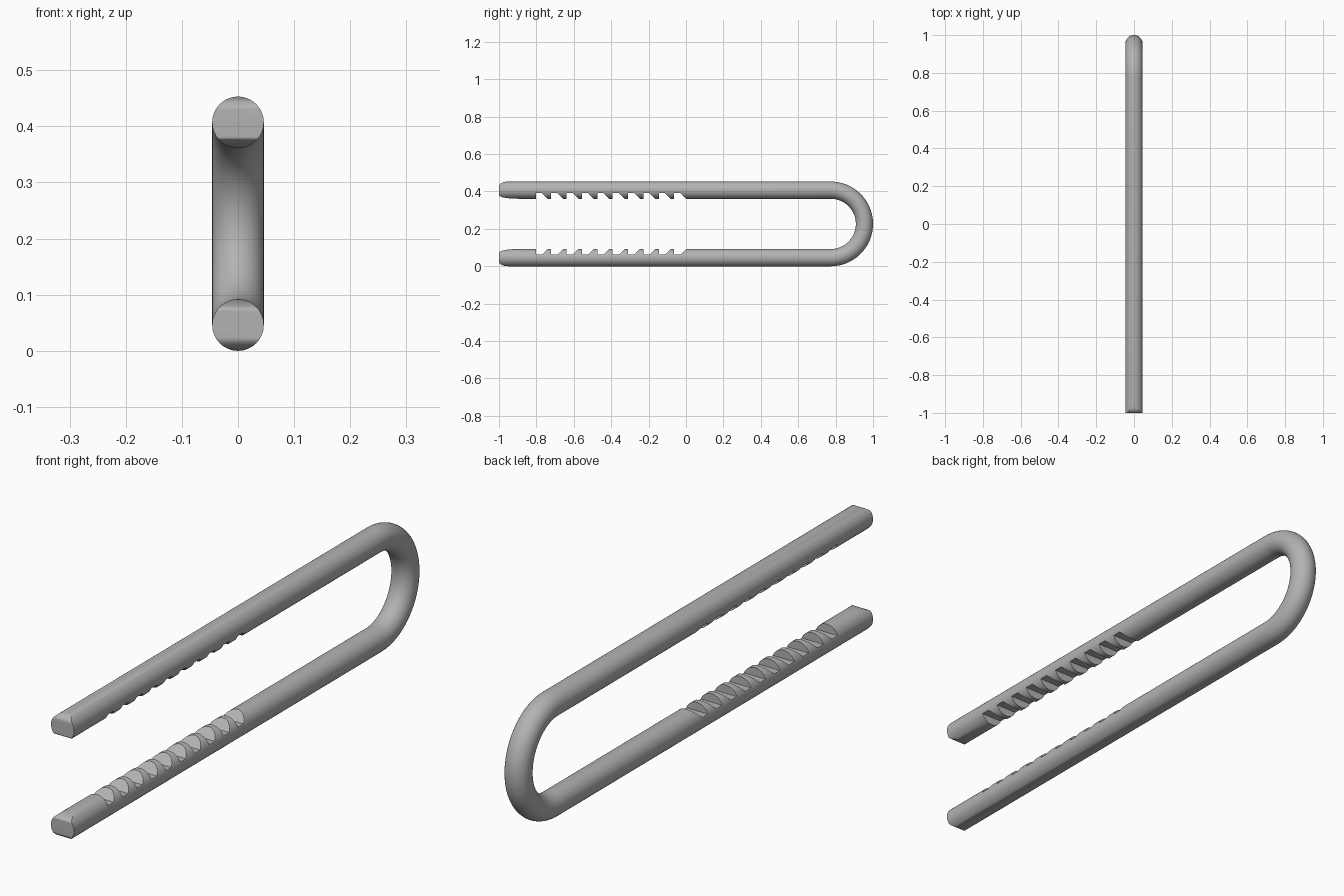
import bpy, bmesh
from math import sin, cos, pi

cube = bpy.data.objects.get("Cube")
if cube:
    bpy.data.objects.remove(cube)

R = 0.046            # rod radius
H = 0.453            # overall height
BEND = H / 2 - R     # centre-line radius of the bend
BEND_Y = 1 - H / 2   # where the straight legs meet the bend
SIDES, BEND_STEPS = 64, 48

grey = bpy.data.materials.new("grey metal")
grey.use_nodes = True
grey.diffuse_color = (0.45, 0.45, 0.45, 1)
grey.node_tree.nodes["Principled BSDF"].inputs["Base Color"].default_value = grey.diffuse_color


def make_object(name, bm):
    bmesh.ops.recalc_face_normals(bm, faces=bm.faces)
    mesh = bpy.data.meshes.new(name)
    bm.to_mesh(mesh)
    bm.free()
    mesh.materials.append(grey)
    obj = bpy.data.objects.new(name, mesh)
    bpy.context.collection.objects.link(obj)
    return obj


def prism(bm, profile):
    """Extrude a y-z profile across the full width of the rod."""
    verts = [bm.verts.new((-0.1, y, z)) for y, z in profile]
    face = bm.faces.new(verts)
    new = bmesh.ops.extrude_face_region(bm, geom=[face])["geom"]
    moved = [v for v in new if isinstance(v, bmesh.types.BMVert)]
    bmesh.ops.translate(bm, verts=moved, vec=(0.2, 0, 0))


# Round rod swept along a U: lower leg, half-circle bend, upper leg
path = [(-1, R, -pi / 2)]
for i in range(BEND_STEPS + 1):
    a = -pi / 2 + pi * i / BEND_STEPS
    path.append((BEND_Y + BEND * cos(a), H / 2 + BEND * sin(a), a))
path.append((-1, H - R, pi / 2))

bm = bmesh.new()
rings = []
for y, z, a in path:
    ring = []
    for k in range(SIDES):
        t = 2 * pi * k / SIDES
        out = R * cos(t)
        ring.append(bm.verts.new((R * sin(t), y + out * cos(a), z + out * sin(a))))
    rings.append(ring)
for r0, r1 in zip(rings, rings[1:]):
    for k in range(SIDES):
        n = (k + 1) % SIDES
        bm.faces.new((r0[k], r0[n], r1[n], r1[k]))
bm.faces.new(rings[0])
bm.faces.new(rings[-1])
clip = make_object("toothed_clip", bm)


# Cutters: ratchet notches and rounded tips, mirrored between the legs
def tip_profile(length, drop, edge, side):
    """Waste outside an elliptical rounding of the tip."""
    arc = [(-1 + length * (1 - cos(pi / 2 * i / 10)),
            edge - side * drop * (1 - sin(pi / 2 * i / 10))) for i in range(11)]
    far = edge + side * 0.03
    return [(-1.02, far), (-1.02, arc[0][1])] + arc + [(arc[-1][0], far)]


bm = bmesh.new()
waste = [tip_profile(0.1, 0.02, 2 * R, 1), tip_profile(0.05, 0.024, 0, -1)]
for i in range(10):
    y = -0.803 + 0.0822 * i
    waste.append([(y, 0.12), (y, 0.062), (y + 0.033, 0.062),
                  (y + 0.063, 2 * R), (y + 0.063, 0.12)])
for profile in waste:
    prism(bm, profile)
    prism(bm, [(y, H - z) for y, z in profile])
cutter = make_object("notch_cutter", bm)
cutter.hide_render = True

cut = clip.modifiers.new("notches", "BOOLEAN")
cut.operation = "DIFFERENCE"
cut.solver = "EXACT"
cut.object = cutter

bpy.ops.object.select_all(action="DESELECT")
clip.select_set(True)
bpy.context.view_layer.objects.active = clip
bpy.ops.object.modifier_apply(modifier=cut.name)
bpy.data.objects.remove(cutter)
bpy.ops.object.shade_smooth_by_angle(angle=pi / 6)
